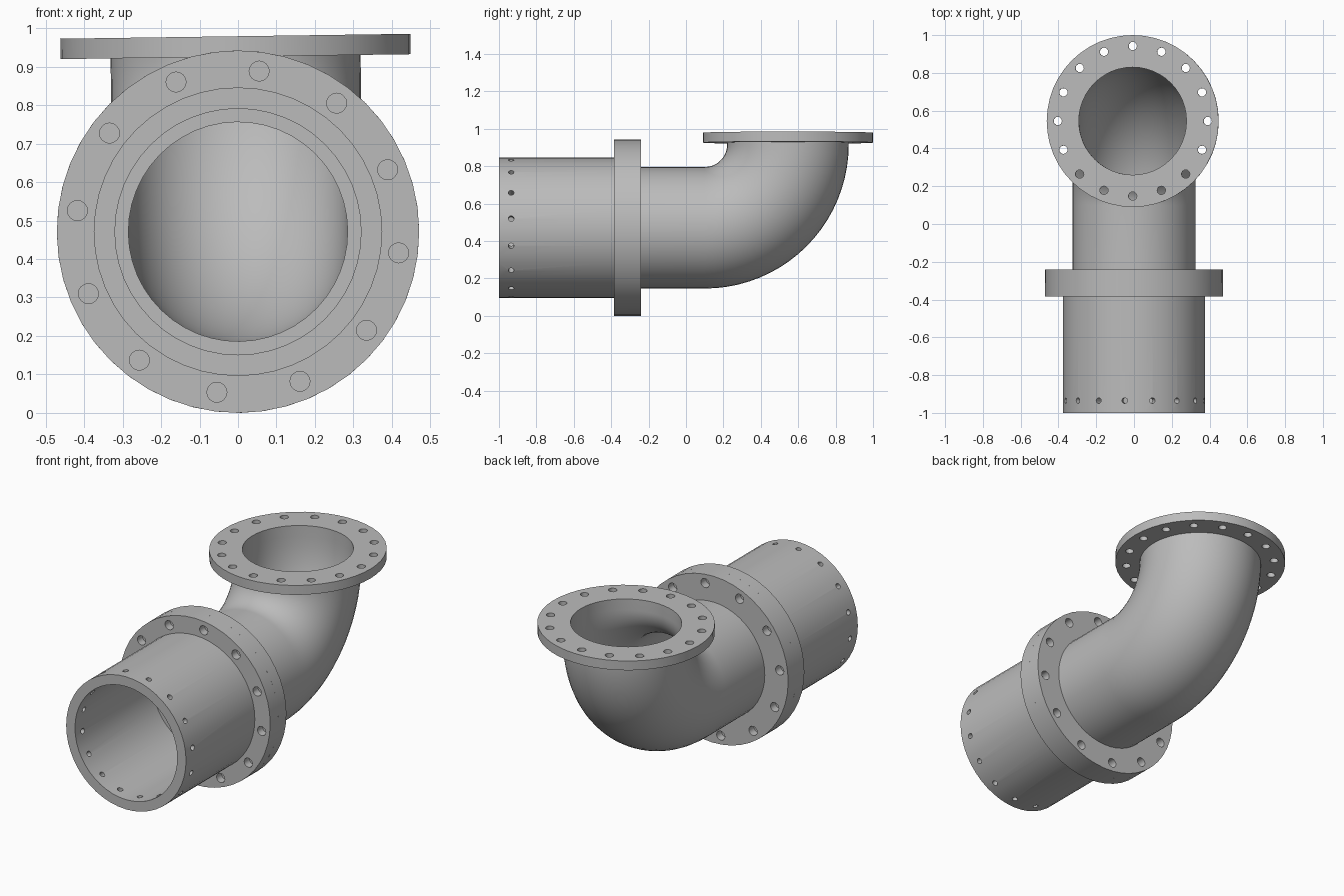
import bpy, bmesh, math
from mathutils import Matrix, Vector

if "Cube" in bpy.data.objects:
    bpy.data.objects.remove(bpy.data.objects["Cube"])

AXIS_Z = 0.471            # height of the horizontal pipe axis
BEND_Y, BEND_R = 0.10, 0.445
JOINT = -0.312            # plane where the two bolted flanges meet
HOLE_TURN = math.radians(7.5)

steel = bpy.data.materials.new("grey_steel")
steel.use_nodes = True
grey = (0.5, 0.5, 0.5, 1)
steel.diffuse_color = grey
steel.node_tree.nodes["Principled BSDF"].inputs["Base Color"].default_value = grey


def straight(y):
    """Station on the horizontal run: centre and bend angle."""
    return Vector((0, y, 0)), 0.0


def bend(t):
    """Station on the quarter bend, t in radians."""
    return Vector((0, BEND_Y + BEND_R * math.sin(t), BEND_R * (1 - math.cos(t)))), t


def riser(z):
    """Station on the vertical run."""
    return Vector((0, BEND_Y + BEND_R, z - AXIS_Z)), math.pi / 2


def make_object(name, bm):
    bmesh.ops.recalc_face_normals(bm, faces=bm.faces)
    mesh = bpy.data.meshes.new(name)
    bm.to_mesh(mesh)
    bm.free()
    ob = bpy.data.objects.new(name, mesh)
    ob.data.materials.append(steel)
    bpy.context.collection.objects.link(ob)
    return ob


def skin(name, profile, segments, turn=0.0):
    """Closed hollow body skinned over a loop of (station, radius) rings."""
    bm = bmesh.new()
    rings = []
    for (centre, t), r in profile:
        up = Vector((0, -math.sin(t), math.cos(t)))
        ring = []
        for i in range(segments):
            a = 2 * math.pi * i / segments + turn
            ring.append(bm.verts.new(centre + r * (math.cos(a) * Vector((1, 0, 0)) + math.sin(a) * up)))
        rings.append(ring)
    for k, ring in enumerate(rings):
        nxt = rings[(k + 1) % len(rings)]
        for i in range(segments):
            j = (i + 1) % segments
            bm.faces.new((ring[i], ring[j], nxt[j], nxt[i]))
    return make_object(name, bm)


def add_pin(bm, centre, direction, radius, length):
    rot = Vector(direction).to_track_quat('Z', 'Y').to_matrix().to_4x4()
    bmesh.ops.create_cone(bm, cap_ends=True, segments=16, radius1=radius, radius2=radius,
                          depth=length, matrix=Matrix.Translation(centre) @ rot)


def bolt_pins(bm, y):
    """Twelve short pins around the pipe axis, centred on plane y."""
    for i in range(12):
        a = i * math.pi / 6 + HOLE_TURN
        add_pin(bm, (0.421 * math.sin(a), y, 0.421 * math.cos(a)), (0, 1, 0), 0.026, 0.09)


def drill(ob, bm):
    """Cut the pins out of a body, then drop the cutter."""
    cutter = make_object("hole_cutter", bm)
    cutter.hide_render = True
    mod = ob.modifiers.new("holes", 'BOOLEAN')
    mod.operation, mod.solver, mod.object = 'DIFFERENCE', 'EXACT', cutter
    bpy.context.view_layer.objects.active = ob
    bpy.ops.object.modifier_apply(modifier=mod.name)
    bpy.data.objects.remove(cutter)


def finish(ob):
    bpy.ops.object.select_all(action='DESELECT')
    ob.select_set(True)
    bpy.context.view_layer.objects.active = ob
    bpy.ops.object.shade_smooth_by_angle(angle=math.radians(30))
    ob.location.z = AXIS_Z


# Straight socket with its bolting flange
socket = skin("socket_pipe", [
    (straight(-1.0), 0.32), (straight(-1.0), 0.375), (straight(-0.385), 0.375),
    (straight(-0.385), 0.471), (straight(JOINT), 0.471), (straight(JOINT), 0.32)], 48, HOLE_TURN)

# Flange bolt holes and the row of radial holes near the open end
pins = bmesh.new()
bolt_pins(pins, -0.385)
for i in range(16):
    a = i * math.pi / 8 + HOLE_TURN
    out = Vector((math.cos(a), 0, math.sin(a)))
    add_pin(pins, out * 0.347 + Vector((0, -0.935, 0)), out, 0.015, 0.12)
drill(socket, pins)
finish(socket)

# Elbow: mating flange, run, quarter bend and outlet flange in one hollow body
steps = [math.radians(90 * i / 20) for i in range(21)]
outer = [(bend(t), 0.325) for t in steps]
inner = [(bend(t), 0.285) for t in reversed(steps)]
elbow = skin("elbow_pipe",
             [(straight(JOINT), 0.471), (straight(-0.24), 0.471), (straight(-0.24), 0.325)]
             + outer
             + [(riser(0.926), 0.325), (riser(0.926), 0.455), (riser(0.979), 0.455), (riser(0.979), 0.285)]
             + inner + [(straight(JOINT), 0.285)], 48)

# Bolt holes on the back of the joint and through the outlet flange
pins = bmesh.new()
bolt_pins(pins, -0.24)
for i in range(16):
    a = i * math.pi / 8
    add_pin(pins, (0.397 * math.cos(a), BEND_Y + BEND_R + 0.397 * math.sin(a), 0.9525 - AXIS_Z),
            (0, 0, 1), 0.022, 0.12)
drill(elbow, pins)
finish(elbow)
elbow.rotation_euler.y = math.radians(-0.8)
